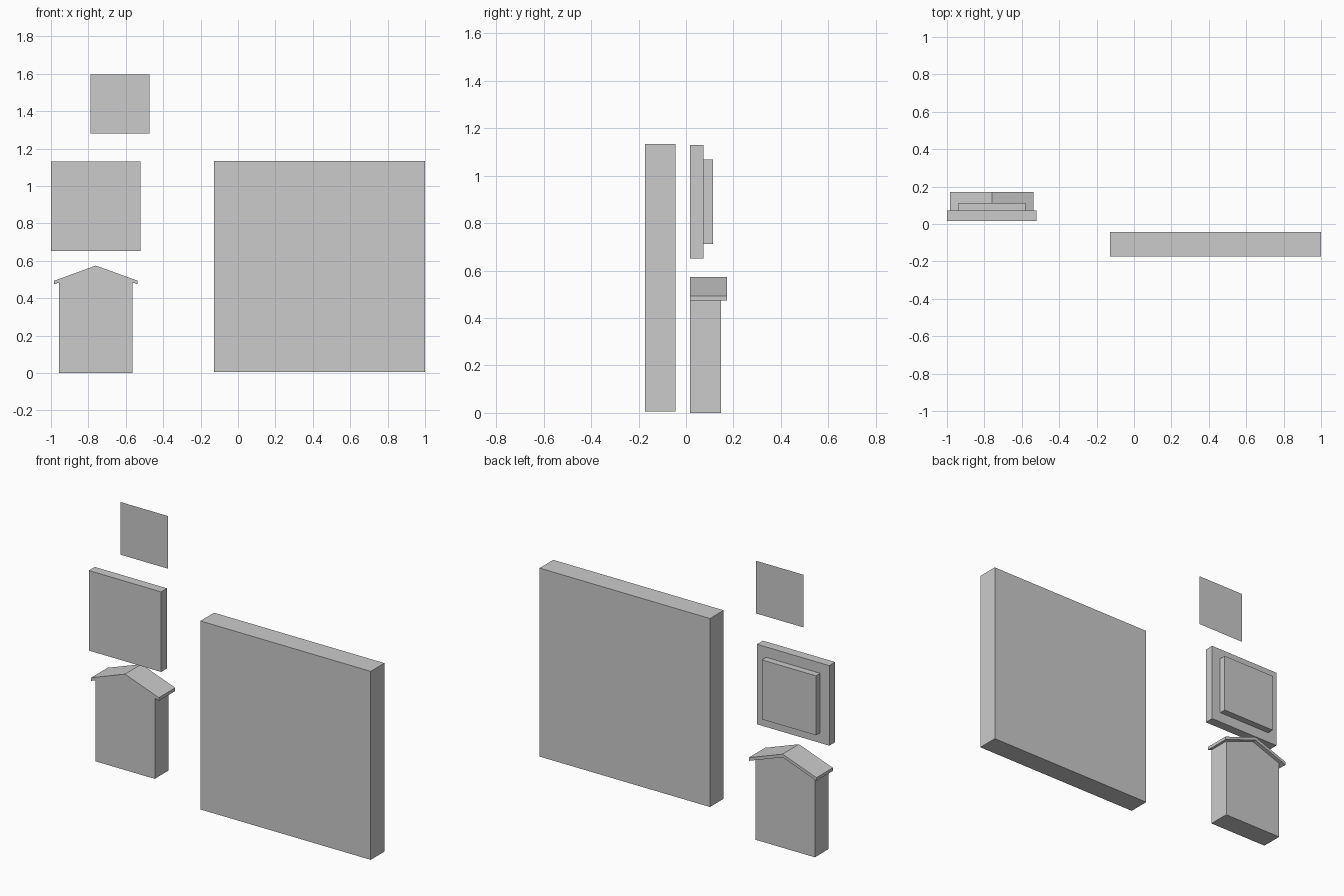
import bpy

if "Cube" in bpy.data.objects:
    bpy.data.objects.remove(bpy.data.objects["Cube"])


def prism(name, profile, y0, y1):
    """Extrude an (x, z) outline along y; a flat sheet if y0 == y1."""
    n = len(profile)
    verts = [(x, y0, z) for x, z in profile]
    faces = [tuple(range(n))]
    if y1 != y0:
        verts += [(x, y1, z) for x, z in profile]
        faces.append(tuple(range(2 * n - 1, n - 1, -1)))
        faces += [(i, i + n, (i + 1) % n + n, (i + 1) % n) for i in range(n)]
    mesh = bpy.data.meshes.new(name)
    mesh.from_pydata(verts, [], faces)
    obj = bpy.data.objects.new(name, mesh)
    bpy.context.collection.objects.link(obj)
    return obj


def slab(name, x0, x1, y0, y1, z0, z1):
    return prism(name, [(x0, z0), (x1, z0), (x1, z1), (x0, z1)], y0, y1)


FRONT = 0.017   # shared front plane of the left-hand parts
CX = -0.76      # centre line of the house

# Large board on the right
slab("large_board", -0.128, 1.0, -0.173, -0.044, 0.006, 1.134)

# Wall panel with a smaller raised back plate
slab("panel", -1.0, -0.521, FRONT, 0.073, 0.651, 1.13)
slab("panel_back_plate", -0.939, -0.581, 0.073, 0.113, 0.712, 1.068)

# Thin square sheet at the top
slab("sheet", -0.789, -0.474, FRONT, FRONT, 1.281, 1.596)

# House body with a gable top
w = 0.197
prism("house_body", [(CX - w, 0), (CX + w, 0), (CX + w, 0.484),
                     (CX, 0.555), (CX - w, 0.484)], FRONT, 0.148)

# Overhanging roof
r = 0.224
prism("house_roof", [(CX - r, 0.474), (CX, 0.555), (CX + r, 0.474),
                     (CX + r, 0.493), (CX, 0.574), (CX - r, 0.493)], FRONT, 0.172)
